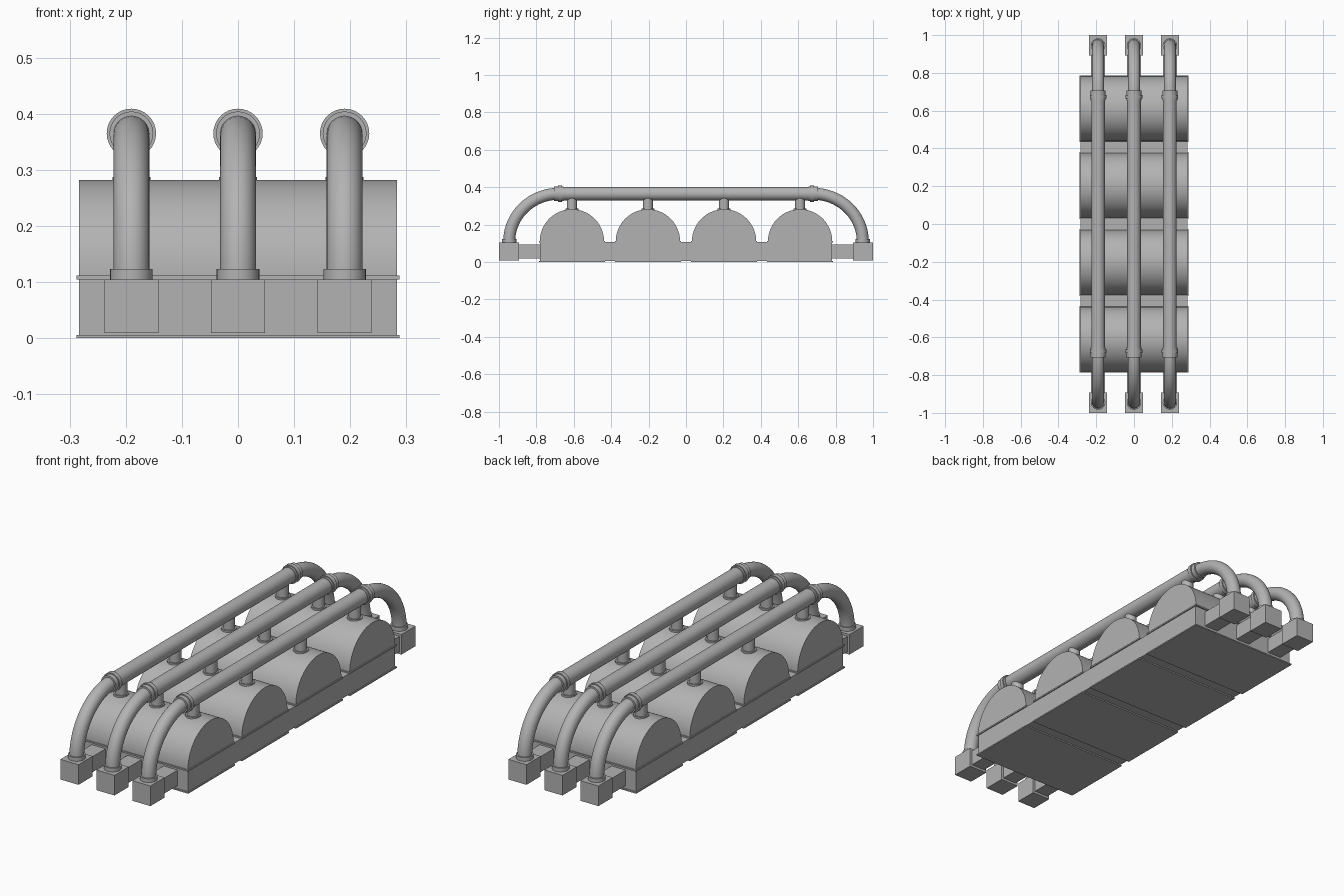
import bpy, bmesh, math
from mathutils import Matrix

if "Cube" in bpy.data.objects:
    bpy.data.objects.remove(bpy.data.objects["Cube"])

PIPE_X = (-0.19, 0.0, 0.19)
CELL_Y = (-0.61, -0.2035, 0.2035, 0.61)
PIPE_Z = 0.365

# Dark grey metal shared by all parts
METAL = bpy.data.materials.new("dark_grey")
METAL.diffuse_color = (0.45, 0.45, 0.45, 1)
METAL.use_nodes = True
METAL.node_tree.nodes["Principled BSDF"].inputs["Base Color"].default_value = METAL.diffuse_color


def finish(bm, name, smooth=False):
    bmesh.ops.recalc_face_normals(bm, faces=bm.faces)
    me = bpy.data.meshes.new(name)
    bm.to_mesh(me)
    bm.free()
    me.materials.append(METAL)
    ob = bpy.data.objects.new(name, me)
    bpy.context.collection.objects.link(ob)
    if smooth:
        bpy.ops.object.select_all(action='DESELECT')
        ob.select_set(True)
        bpy.context.view_layer.objects.active = ob
        bpy.ops.object.shade_smooth_by_angle(angle=math.radians(35))
    return ob


def box(name, x, y, z):
    """Box from (min, max) pairs."""
    bm = bmesh.new()
    mid = [(a + b) / 2 for a, b in (x, y, z)]
    size = [b - a for a, b in (x, y, z)]
    bmesh.ops.create_cube(bm, size=1, matrix=Matrix.Translation(mid) @ Matrix.Diagonal((*size, 1)))
    return finish(bm, name)


def cyl(name, loc, r, depth, axis='Z', seg=32):
    bm = bmesh.new()
    rot = Matrix.Rotation(math.pi / 2, 4, 'X') if axis == 'Y' else Matrix.Identity(4)
    bmesh.ops.create_cone(bm, cap_ends=True, segments=seg, radius1=r, radius2=r,
                          depth=depth, matrix=Matrix.Translation(loc) @ rot)
    return finish(bm, name, True)


def elbow(name, x, side):
    """Quarter-turn pipe from the straight run down to the foot."""
    bm = bmesh.new()
    n, seg, r, ry, rz = 20, 32, 0.032, 0.265, 0.255
    rings = []
    for i in range(n + 1):
        t = math.pi / 2 * i / n
        cy, cz = 0.68 + ry * math.sin(t), 0.11 + rz * math.cos(t)
        ring = []
        for k in range(seg):
            a = 2 * math.pi * k / seg
            d = r * math.cos(a)
            ring.append(bm.verts.new((x + r * math.sin(a), side * (cy + d * math.sin(t)), cz + d * math.cos(t))))
        rings.append(ring)
    for p, q in zip(rings, rings[1:]):
        for k in range(seg):
            m = (k + 1) % seg
            bm.faces.new((p[k], p[m], q[m], q[k]))
    bm.faces.new(rings[0])
    bm.faces.new(rings[-1])
    return finish(bm, name, True)


def dome(name, y):
    """Half-round barrel lying along x."""
    bm = bmesh.new()
    n, r = 40, 0.172
    verts = [bm.verts.new((-0.283, y + r * math.cos(math.pi * i / n),
                           0.11 + r * math.sin(math.pi * i / n))) for i in range(n + 1)]
    face = bm.faces.new(verts)
    ext = bmesh.ops.extrude_face_region(bm, geom=[face], use_keep_orig=True)
    bmesh.ops.translate(bm, vec=(0.566, 0, 0),
                        verts=[g for g in ext['geom'] if isinstance(g, bmesh.types.BMVert)])
    return finish(bm, name, True)


# Base block with a domed cell, lower plate and upper trim for each bay
box("base_block", (-0.283, 0.283), (-0.78, 0.78), (0.006, 0.106))
for y in CELL_Y:
    dome("barrel", y)
    box("lower_plate", (-0.288, 0.288), (y - 0.177, y + 0.177), (0, 0.006))
    box("upper_trim", (-0.288, 0.288), (y - 0.177, y + 0.177), (0.105, 0.112))

for x in PIPE_X:
    # Straight pipe and its risers
    cyl("main_pipe", (x, 0, PIPE_Z), 0.036, 1.36, 'Y')
    for y in CELL_Y:
        cyl("riser", (x, y, 0.31), 0.027, 0.08)
        cyl("riser_collar", (x, y, 0.281), 0.034, 0.012)
    # Flanges, elbows and feet at both ends
    for s in (-1, 1):
        cyl("flange", (x, s * 0.674, PIPE_Z), 0.044, 0.02, 'Y')
        cyl("flange_ring", (x, s * 0.68, PIPE_Z), 0.039, 0.052, 'Y')
        elbow("elbow", x, s)
        cyl("foot_collar", (x, s * 0.945, 0.113), 0.038, 0.02)
        box("foot_box", (x - 0.048, x + 0.048), sorted((s * 0.893, s * 1.0)), (0.009, 0.105))
        box("connector", (x - 0.037, x + 0.037), sorted((s * 0.77, s * 0.90)), (0.02, 0.094))
